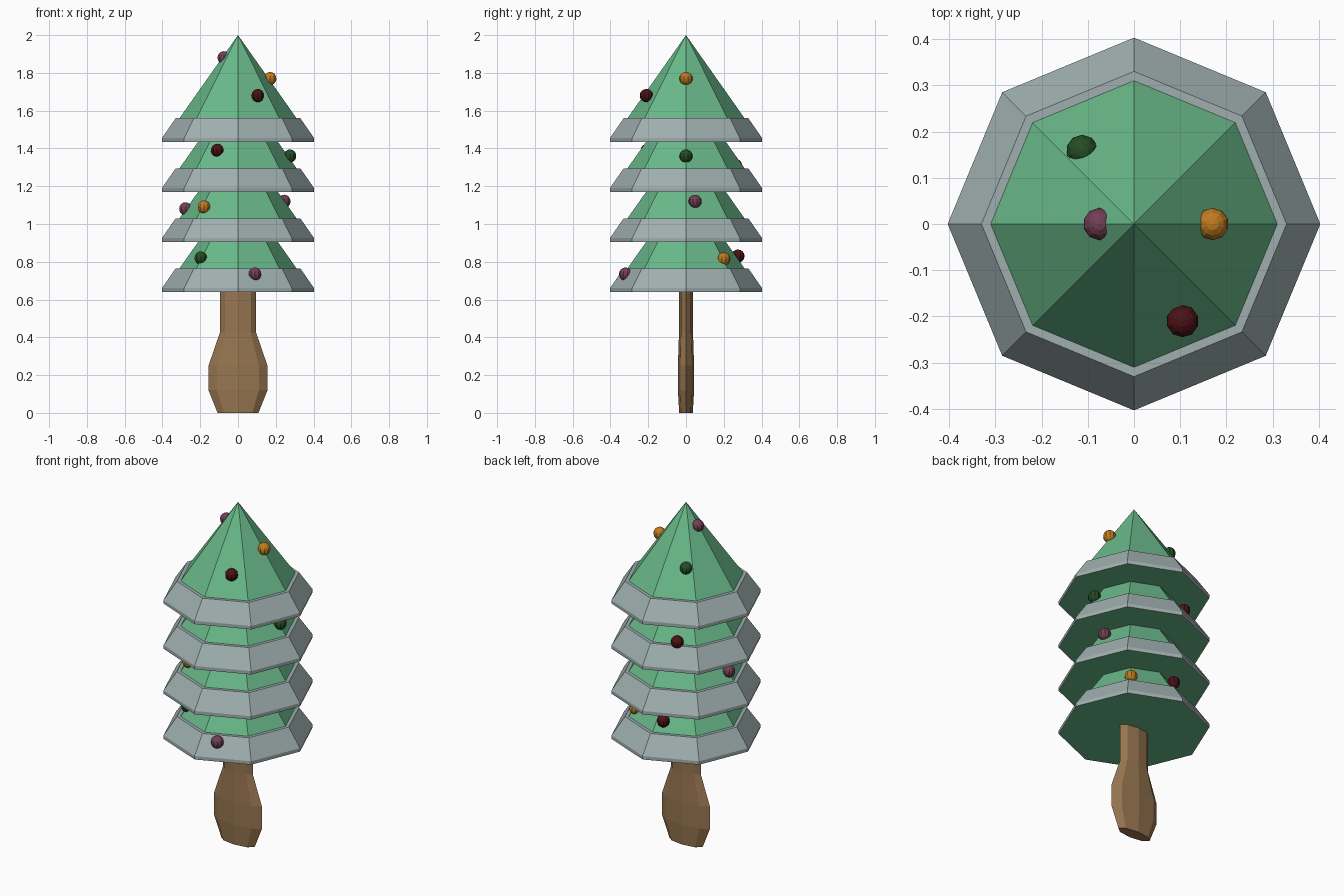
import bpy, bmesh
from math import cos, sin, tau

if "Cube" in bpy.data.objects:
    bpy.data.objects.remove(bpy.data.objects["Cube"])


def material(name, rgb):
    m = bpy.data.materials.new(name)
    m.diffuse_color = (*rgb, 1)
    m.use_nodes = True
    m.node_tree.nodes["Principled BSDF"].inputs["Base Color"].default_value = m.diffuse_color
    return m


GREEN = material("needles", (0.14, 0.48, 0.25))
SNOW = material("snow", (0.35, 0.43, 0.43))
BROWN = material("bark", (0.31, 0.18, 0.08))
BALLS = {
    "purple": material("purple", (0.17, 0.05, 0.09)),
    "orange": material("orange", (0.53, 0.20, 0.015)),
    "red": material("dark_red", (0.07, 0.006, 0.008)),
    "green": material("dark_green", (0.018, 0.075, 0.018)),
}


def finish(bm, name, mat):
    bmesh.ops.recalc_face_normals(bm, faces=bm.faces)
    me = bpy.data.meshes.new(name)
    bm.to_mesh(me)
    bm.free()
    me.materials.append(mat)
    ob = bpy.data.objects.new(name, me)
    bpy.context.collection.objects.link(ob)
    return ob


def loft(name, rings, mat, caps=True, sides=8):
    """Stack octagonal rings (rx, ry, z) into a surface."""
    bm = bmesh.new()
    loops = [[bm.verts.new((rx * cos(tau * i / sides), ry * sin(tau * i / sides), z))
              for i in range(sides)] for rx, ry, z in rings]
    for a, b in zip(loops, loops[1:]):
        for i in range(sides):
            j = (i + 1) % sides
            bm.faces.new((a[i], a[j], b[j], b[i]))
    if caps:
        bm.faces.new(loops[0])
        bm.faces.new(loops[-1])
    bmesh.ops.remove_doubles(bm, verts=bm.verts, dist=1e-5)
    return finish(bm, name, mat)


# Flattened, bulging trunk
loft("trunk", [(0.108, 0.036, 0), (0.156, 0.043, 0.12), (0.156, 0.043, 0.25),
               (0.096, 0.037, 0.425), (0.096, 0.037, 0.65)], BROWN)

# Four tiers: a green octagonal cone with a snow band round its rim
for n in range(4):
    z = 0.64 + 0.265 * n
    bm = bmesh.new()
    base = [bm.verts.new((0.398 * cos(tau * i / 8), 0.398 * sin(tau * i / 8), z)) for i in range(8)]
    apex = bm.verts.new((0, 0, z + 0.565))
    bm.faces.new(base)
    for i in range(8):
        bm.faces.new((base[i], base[(i + 1) % 8], apex))
    finish(bm, f"branch_tier_{n + 1}", GREEN)
    loft(f"snow_band_{n + 1}", [(r, r, z + h) for r, h in
         ((0.398, 0), (0.403, 0), (0.403, 0.02), (0.33, 0.125), (0.309, 0.125))], SNOW, caps=False)

# Hanging balls
ornaments = [
    ("purple", -0.075, 0, 1.88), ("orange", 0.17, 0, 1.77),
    ("red", 0.105, -0.21, 1.68), ("green", -0.112, 0.158, 1.70),
    ("red", -0.11, -0.205, 1.39), ("green", 0.275, 0, 1.36),
    ("red", -0.127, 0.262, 1.31),
    ("purple", -0.278, 0, 1.08), ("orange", -0.18, -0.20, 1.09),
    ("purple", 0.245, 0.048, 1.12),
    ("green", -0.197, -0.188, 0.82), ("purple", 0.09, -0.32, 0.735),
    ("red", -0.045, 0.275, 0.83), ("orange", 0.188, 0.20, 0.815),
]
for k, (color, x, y, z) in enumerate(ornaments):
    bm = bmesh.new()
    bmesh.ops.create_uvsphere(bm, u_segments=10, v_segments=8, radius=0.035)
    finish(bm, f"ornament_{k + 1}", BALLS[color]).location = (x, y, z)
